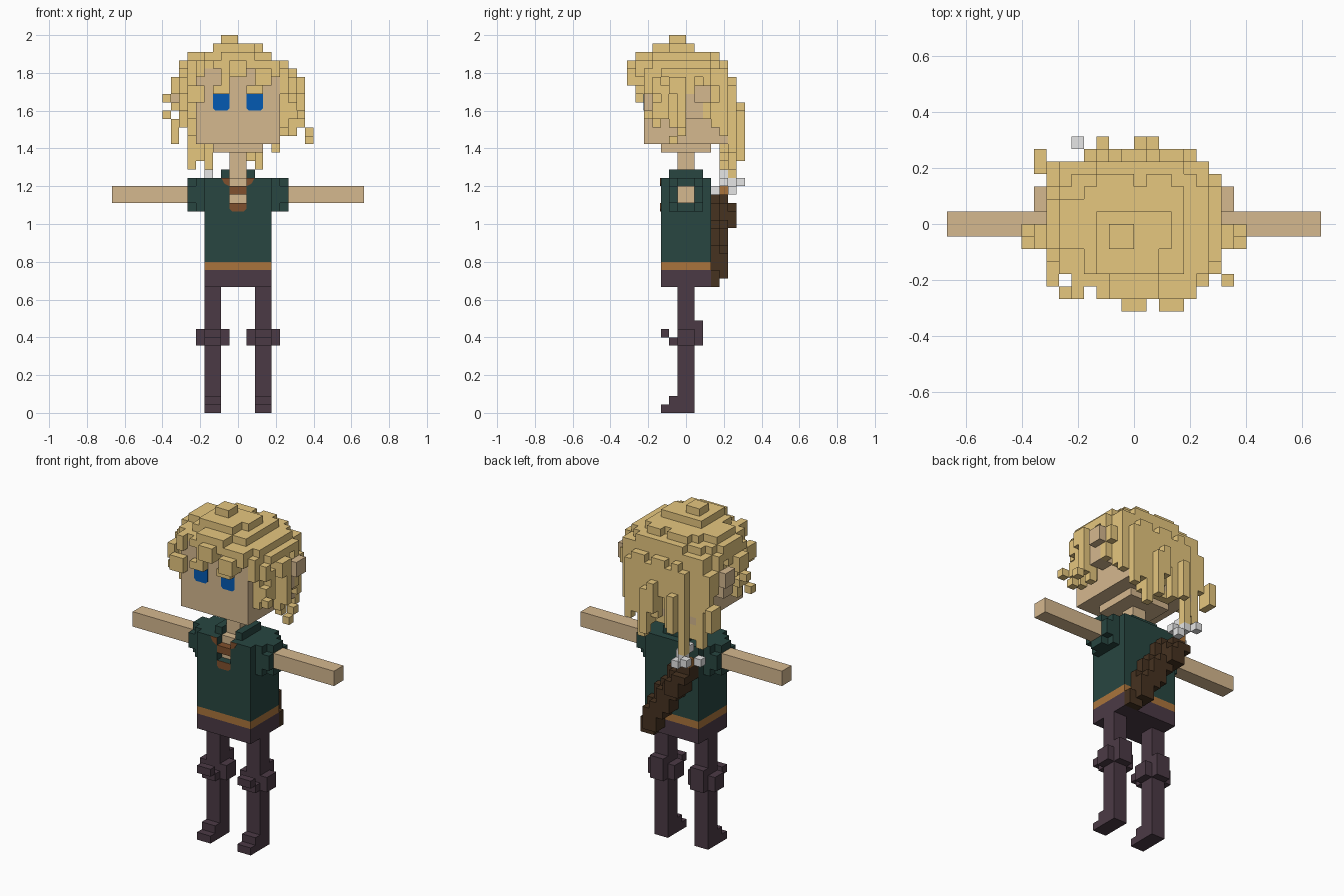
import bpy, bmesh
from mathutils import Vector

if "Cube" in bpy.data.objects:
    bpy.data.objects.remove(bpy.data.objects["Cube"])

U = 2 / 45  # size of one block


def material(name, hex_code):
    def lin(i):
        c = int(hex_code[i:i + 2], 16) / 255
        return c / 12.92 if c <= 0.04045 else ((c + 0.055) / 1.055) ** 2.4
    m = bpy.data.materials.new(name)
    m.diffuse_color = (lin(0), lin(2), lin(4), 1)
    m.use_nodes = True
    m.node_tree.nodes["Principled BSDF"].inputs["Base Color"].default_value = m.diffuse_color
    return m


HAIR = material("straw_hair", "E6C77F")
SKIN = material("skin", "D5B88F")
GREEN = material("dark_green_cloth", "284641")
PURPLE = material("plum_cloth", "4B3A45")
BELT = material("tan_leather", "AA743C")
LACE = material("brown_lace", "80502D")
DARK = material("dark_leather", "463220")
BLUE = material("blue_eye", "045AB2")
WHITE = material("pale_feather", "E6E6E6")


def finish(bm, name, mat):
    mesh = bpy.data.meshes.new(name)
    bm.to_mesh(mesh)
    bm.free()
    mesh.materials.append(mat)
    obj = bpy.data.objects.new(name, mesh)
    bpy.context.collection.objects.link(obj)
    return obj


def blocks(name, mat, *boxes):
    """Outer skin of the union of block ranges (x0, x1, y0, y1, z0, z1)."""
    cells = {(x, y, z) for a, b, c, d, e, f in boxes
             for x in range(a, b) for y in range(c, d) for z in range(e, f)}
    bm = bmesh.new()
    verts = {}
    for cell in cells:
        for axis in range(3):
            for side in (0, 1):
                near = list(cell)
                near[axis] += 2 * side - 1
                if tuple(near) in cells:
                    continue
                ring = []
                for p, q in ((0, 0), (1, 0), (1, 1), (0, 1)):
                    k = list(cell)
                    k[axis] += side
                    k[(axis + 1) % 3] += p
                    k[(axis + 2) % 3] += q
                    k = tuple(k)
                    if k not in verts:
                        verts[k] = bm.verts.new(Vector(k) * U)
                    ring.append(verts[k])
                bm.faces.new(ring if side else ring[::-1])
    bmesh.ops.dissolve_limit(bm, angle_limit=0.01, verts=bm.verts, edges=bm.edges)
    return finish(bm, name, mat)


def plate(name, mat, outline, y):
    """Thin painted panel in front of the plane y, outline in (x, z) blocks."""
    bm = bmesh.new()
    face = bm.faces.new([bm.verts.new((x * U, y * U, z * U)) for x, z in outline])
    out = bmesh.ops.extrude_face_region(bm, geom=[face])["geom"]
    bmesh.ops.translate(bm, vec=(0, -0.003, 0),
                        verts=[v for v in out if isinstance(v, bmesh.types.BMVert)])
    bmesh.ops.recalc_face_normals(bm, faces=bm.faces)
    return finish(bm, name, mat)


def flip(box, s):
    a, b = box[:2]
    return box if s > 0 else (-b, -a) + tuple(box[2:])


# torso, with a notch below the throat
blocks("hips", PURPLE, (-4, 4, -3, 3, 15, 17))
blocks("belt", BELT, (-4, 4, -3, 3, 17, 18))
blocks("shirt", GREEN, (-4, 4, -3, 3, 18, 25), (-4, 4, -1, 3, 25, 28),
       (-4, -1, -3, -1, 25, 28), (1, 4, -3, -1, 25, 28))
blocks("chest", SKIN, (-1, 1, -2, -1, 25, 28))
blocks("collar", GREEN, (-2, -1, -2, 2, 28, 29), (1, 2, -2, 2, 28, 29), (-1, 1, 1, 2, 28, 29))

# neckline laces
blocks("upper_lace", LACE, (-1, 1, -3, -2, 26, 27))
plate("lower_lace", LACE, [(-1, 24.3), (-.7, 24), (.7, 24), (1, 24.3), (1, 25), (-1, 25)], -3)
for s in (-1, 1):
    plate("collar_trim", LACE, [(s, 27), (s * 1.6, 27.3), (s * 2, 28), (s, 28)], -3)

# limbs
for s, side in ((-1, "left"), (1, "right")):
    blocks(side + "_arm", SKIN, flip((4, 15, -1, 1, 25, 27), s))
    blocks(side + "_sleeve", GREEN, *[flip(b, s) for b in (
        (4, 5, -2, 2, 24, 28), (5, 6, -2, 2, 25, 27), (5, 6, -1, 1, 24, 28))])
    blocks(side + "_leg", PURPLE, *[flip(b, s) for b in (
        (2, 4, -1, 1, 0, 15), (2, 4, -2, -1, 1, 2), (2, 4, -3, -1, 0, 1))])
    blocks(side + "_knee_pad", PURPLE, *[flip(b, s) for b in (
        (1, 5, -1, 1, 8, 10), (2, 4, 1, 2, 8, 11), (2, 4, -2, -1, 8, 9),
        (2, 4, -3, -2, 9, 10))])

# head
blocks("neck", SKIN, (-1, 1, -1, 1, 28, 31))
blocks("head", SKIN, (-5, 5, -5, 4, 32, 41), (-5, 5, 4, 5, 32, 33), (-3, 3, -3, 3, 31, 32))
for s, side in ((-1, "left"), (1, "right")):
    blocks(side + "_ear", SKIN, flip((5, 7, 0, 2, 35, 38), s), flip((7, 8, 1, 3, 37, 39), s))
    plate(side + "_eye", BLUE, [(s, 36.3), (s * 1.3, 36), (s * 2.7, 36), (s * 3, 36.3),
                                (s * 3, 38), (s, 38)], -5)

# hair: stepped crown
hair = [(-2, 0, -2, 0, 44, 45), (-3, 2, -4, 1, 43, 44), (1, 3, -2, 1, 43, 44),
        (-4, 4, -4, 3, 42, 43), (-6, 4, -2, 2, 42, 43), (-2, 2, -6, -4, 42, 43),
        (-3, 0, 3, 4, 42, 43), (1, 3, 3, 4, 42, 43),
        (-5, 5, -5, 4, 41, 42), (-3, 5, -6, -5, 41, 42), (-6, 6, -4, 3, 41, 42),
        (-7, 6, -2, 2, 41, 42), (-3, 4, 4, 5, 41, 42),
        (-6, 6, -4, 5, 40, 41), (-7, 7, -3, 3, 40, 41)]
# hair: fringe
hair += [(-1, 1, -7, -5, 40, 42), (2, 4, -7, -5, 39, 41), (-5, -4, -6, -5, 40, 42),
         (-3, -1, -6, -5, 38, 39), (-2, -1, -6, -5, 39, 41), (1, 3, -6, -5, 38, 39),
         (2, 3, -6, -5, 39, 41), (-6, -5, -4, -3, 37, 41), (5, 6, -5, -4, 38, 41), (4, 5, -6, -5, 40, 41)]
# hair: side locks, one column per step from front to back
for s, inner, outer in ((-1, (37, 35, 36, 38, 36, 38, 38, 36, 33, 29), (39, 36, 34, 38, 39, 39, 37, 36)),
                        (1, (38, 34, 36, 34, 37, 38, 38, 36, 34, 33), (38, 35, 38, 33, 38, 39, 35, 37))):
    for i, low in enumerate(inner):
        if i:
            hair.append(flip((5, 6, i - 5, i - 4, low, 41), s))
    for i, low in enumerate(outer):
        hair.append(flip((6, 7, i - 4, i - 3, low, 40 - i % 2), s))
    hair += [flip((7, 8, -2, 0, 38, 40), s)]
# hair: back locks, one column per step across, over an even under-layer
hair.append((-6, 6, 4, 5, 33, 40))
for i, (low, high) in enumerate(((32, 39), (34, 40), (31, 39), (35, 40), (32, 40),
                                 (31, 39), (29, 40), (32, 40), (31, 39))):
    hair.append((i - 4, i - 3, 5, 6, low, high))
hair += [(-3, -2, 6, 7, 31, 36), (0, 1, 6, 7, 33, 37), (1, 2, 6, 7, 30, 36),
         (-4, -3, 5, 6, 28, 32), (-5, -4, 4, 5, 30, 33), (-2, 3, 4, 5, 31, 33)]
# hair: loose curls
hair += [(-9, -8, -1, 0, 37, 38), (-9, -8, -2, -1, 35, 36), (-8, -7, -2, 0, 36, 37),
         (-8, -7, 4, 6, 32, 35), (-7, -6, 4, 5, 34, 39), (-7, -6, -5, -3, 38, 40),
         (-6, -4, -6, -5, 37, 39), (7, 8, -1, 0, 34, 38), (8, 9, -1, 0, 33, 34),
         (8, 9, -2, -1, 32, 33), (7, 8, -5, -4, 35, 36), (6, 7, -4, -3, 35, 37)]
blocks("hair", HAIR, *hair)

# quiver slung diagonally across the back
quiver = []
for i in range(10):
    x = 3 - (i * 2 + 1) // 3
    quiver.append((x - 1, x + 1, 3, 5 if i else 4, 15 + i, 17 + i))
    if i > 2:
        quiver.append((x - 1, x + 2, 3, 4, 15 + i, 17 + i))
    if i > 6:
        quiver.append((x - 1, x + 1, 5, 6, 15 + i, 16 + i))
blocks("quiver", DARK, *quiver)
blocks("arrow_shaft", BELT, (-4, -3, 4, 5, 25, 27))
blocks("arrow_feathers", WHITE, (-4, -3, 4, 5, 28, 29), (-5, -4, 6, 7, 27, 28), (-3, -2, 5, 6, 26, 27),
       (-5, -4, 3, 4, 26, 27), (-3, -2, 4, 5, 27, 28), (-4, -3, 5, 6, 27, 28))
